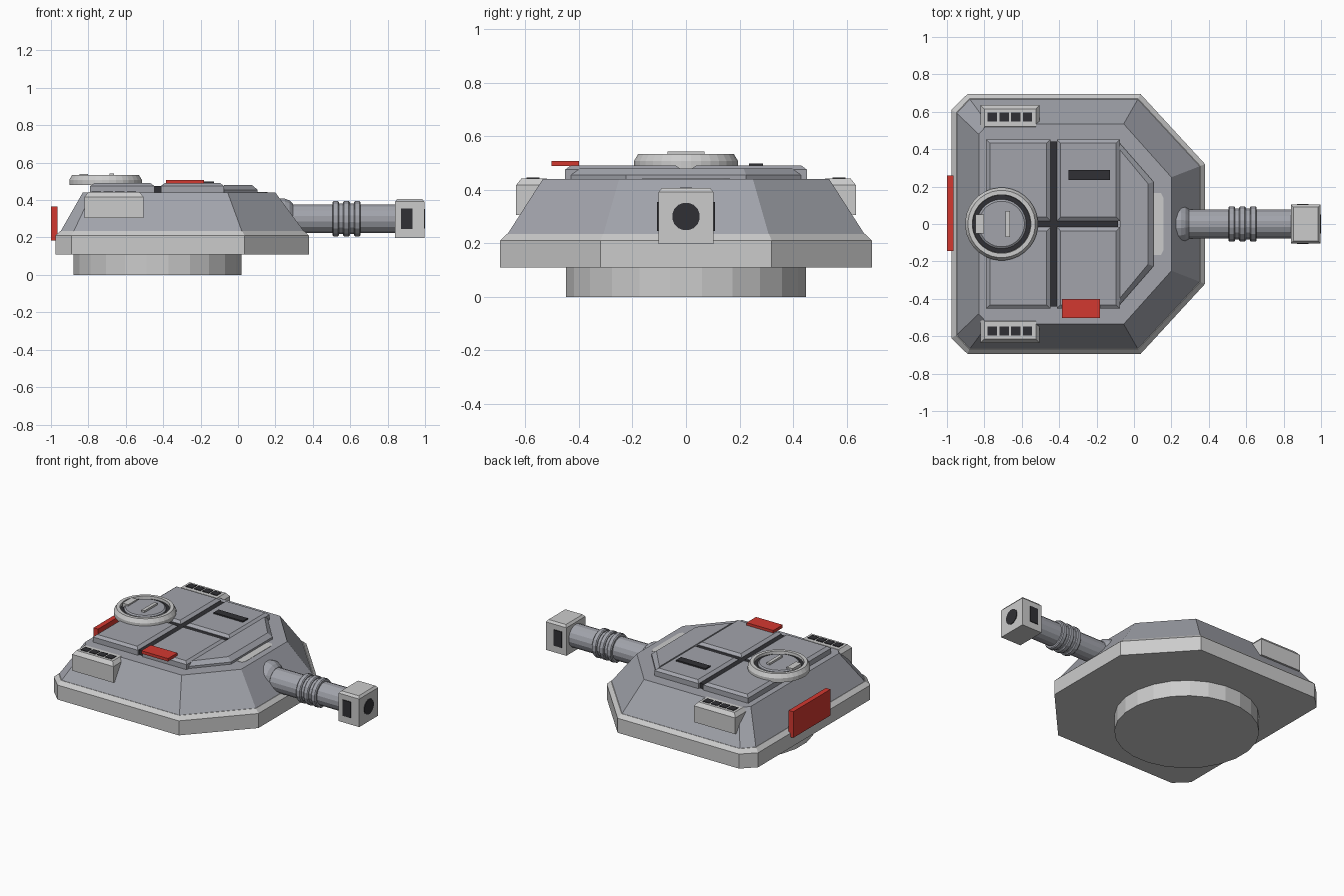
import bpy, bmesh, math
from mathutils import Vector

if "Cube" in bpy.data.objects:
    bpy.data.objects.remove(bpy.data.objects["Cube"])


def material(name, rgb):
    m = bpy.data.materials.new(name)
    m.diffuse_color = (*rgb, 1)
    m.use_nodes = True
    m.node_tree.nodes["Principled BSDF"].inputs["Base Color"].default_value = m.diffuse_color
    return m


DARK = material("dark", (0.03, 0.03, 0.035))
RED = material("red", (0.65, 0.04, 0.03))
STEEL = material("blue_grey", (0.36, 0.37, 0.41))


def loft(name, rings, mat=None):
    """Join equal-length rings of 3D points and cap both ends."""
    bm = bmesh.new()
    vs = [[bm.verts.new(p) for p in r] for r in rings]
    n = len(rings[0])
    for a, b in zip(vs, vs[1:]):
        for i in range(n):
            j = (i + 1) % n
            bm.faces.new((a[i], a[j], b[j], b[i]))
    bm.faces.new(vs[0][::-1])
    bm.faces.new(vs[-1])
    bmesh.ops.recalc_face_normals(bm, faces=bm.faces)
    me = bpy.data.meshes.new(name)
    bm.to_mesh(me)
    bm.free()
    ob = bpy.data.objects.new(name, me)
    bpy.context.collection.objects.link(ob)
    if mat:
        me.materials.append(mat)
    return ob


def mirrored(half):
    """Complete a half outline (y > 0) across the x axis."""
    return half + [(x, -y) for x, y in reversed(half)]


def at(outline, z):
    return [(x, y, z) for x, y in outline]


def rect(x0, x1, y0, y1, d=0):
    return [(x0 + d, y0 + d), (x1 - d, y0 + d), (x1 - d, y1 - d), (x0 + d, y1 - d)]


def box(name, x0, x1, y0, y1, z0, z1, mat=None, bevel=0, drop=0):
    """Box, optionally with its top edges chamfered."""
    rings = [at(rect(x0, x1, y0, y1), z0), at(rect(x0, x1, y0, y1), z1 - drop)]
    if bevel:
        rings.append(at(rect(x0, x1, y0, y1, bevel), z1))
    return loft(name, rings, mat)


def lathe(name, profile, sides, centre, axis="z", mat=None):
    """Revolve (radius, height) pairs around z or x."""
    rings = []
    for r, h in profile:
        ring = []
        for i in range(sides):
            a = 2 * math.pi * (i + 0.5) / sides
            u, v = r * math.cos(a), r * math.sin(a)
            p = (u, v, h) if axis == "z" else (h, u, v)
            ring.append(Vector(centre) + Vector(p))
        rings.append(ring)
    return loft(name, rings, mat)


# Turret ring, skirt and sloped body
lathe("turret_ring", [(0.453, 0), (0.453, 0.12)], 24, (-0.43, 0, 0))
skirt = mirrored([(-0.977, 0.61), (-0.89, 0.695), (0.035, 0.695), (0.38, 0.32)])
lip = mirrored([(-0.95, 0.595), (-0.88, 0.67), (0.022, 0.67), (0.355, 0.31)])
roof = mirrored([(-0.83, 0.48), (-0.78, 0.535), (-0.055, 0.535), (0.2, 0.25)])
loft("skirt", [at(skirt, 0.11), at(skirt, 0.21), at(lip, 0.235)])
loft("body", [at(lip, 0.23), at(roof, 0.44)], STEEL)

# Roof panels with dark seams between them
for x0, x1, fb in ((-0.79, -0.447, "rear"), (-0.413, -0.075, "front")):
    for y0, y1, side in ((0.017, 0.452, "left"), (-0.452, -0.017, "right")):
        box(f"roof_panel_{fb}_{side}", x0, x1, y0, y1, 0.435, 0.49, STEEL, 0.02, 0.015)
box("roof_seam_long", -0.447, -0.413, -0.44, 0.44, 0.435, 0.474, DARK)
box("roof_seam_cross", -0.78, -0.085, -0.017, 0.017, 0.435, 0.473, DARK)
wedge = mirrored([(-0.074, 0.43), (0.105, 0.225)])
wedge_top = mirrored([(-0.074, 0.395), (0.075, 0.215)])
loft("front_wedge_panel", [at(wedge, 0.435), at(wedge, 0.455), at(wedge_top, 0.48)], STEEL)
patch = mirrored([(0.09, 0.165), (0.145, 0.165), (0.157, 0.14)])
loft("mantlet_top", [at(patch, 0.42), at(patch, 0.442)])

# Round hatch with groove, lid, handle and hinge
H = (-0.708, 0, 0)
lathe("hatch_rim", [(0.195, 0.48), (0.195, 0.508), (0.18, 0.533),
                    (0.157, 0.533), (0.155, 0.513)], 32, H)
lathe("hatch_groove", [(0.155, 0.5), (0.155, 0.515)], 32, H, mat=DARK)
lathe("hatch_lid", [(0.132, 0.5), (0.132, 0.523), (0.122, 0.53)], 32, H, mat=STEEL)
box("hatch_handle", -0.687, -0.664, -0.07, 0.07, 0.52, 0.543)
box("hatch_hinge", -0.847, -0.803, -0.05, 0.05, 0.51, 0.54)

# Side launcher boxes with four dark slots each
for s, side in ((1, "left"), (-1, "right")):
    ya, yb = sorted((s * 0.5, s * 0.635))
    box(f"side_box_{side}", -0.82, -0.505, ya, yb, 0.305, 0.442, None, 0.02, 0.025)
    ya, yb = sorted((s * 0.547, s * 0.597))
    for i in range(4):
        x = -0.782 + i * 0.0625
        box(f"side_box_slot_{side}_{i}", x, x + 0.05, ya, yb, 0.43, 0.446, DARK)

# Gun: collar, barrel, rings and muzzle block
G = (0, 0, 0.3)
lathe("gun_collar", [(0.11, 0.1), (0.11, 0.25), (0.1, 0.275), (0.08, 0.295)], 16, G, "x", STEEL)
lathe("barrel", [(0.078, 0.2), (0.078, 0.86)], 16, G, "x", STEEL)
lathe("barrel_sleeve", [(0.084, 0.505), (0.084, 0.655)], 16, G, "x", STEEL)
for i in range(3):
    x = 0.505 + i * 0.057
    lathe(f"barrel_ring_{i}", [(0.09, x), (0.096, x + 0.006), (0.096, x + 0.03),
                               (0.09, x + 0.036)], 16, G, "x", STEEL)
box("muzzle_block", 0.84, 0.996, -0.103, 0.103, 0.198, 0.406, None, 0.012, 0.015)
box("muzzle_side_slots", 0.872, 0.933, -0.108, 0.108, 0.245, 0.355, DARK)
lathe("muzzle_bore", [(0.052, 0.95), (0.052, 1.0)], 16, G, "x", DARK)

# Red markers and dark roof slot
box("rear_red_plate", -1.0, -0.965, -0.145, 0.26, 0.185, 0.365, RED)
box("roof_red_plate", -0.385, -0.182, -0.503, -0.4, 0.488, 0.508, RED)
box("roof_dark_slot", -0.35, -0.127, 0.235, 0.288, 0.48, 0.499, DARK)
